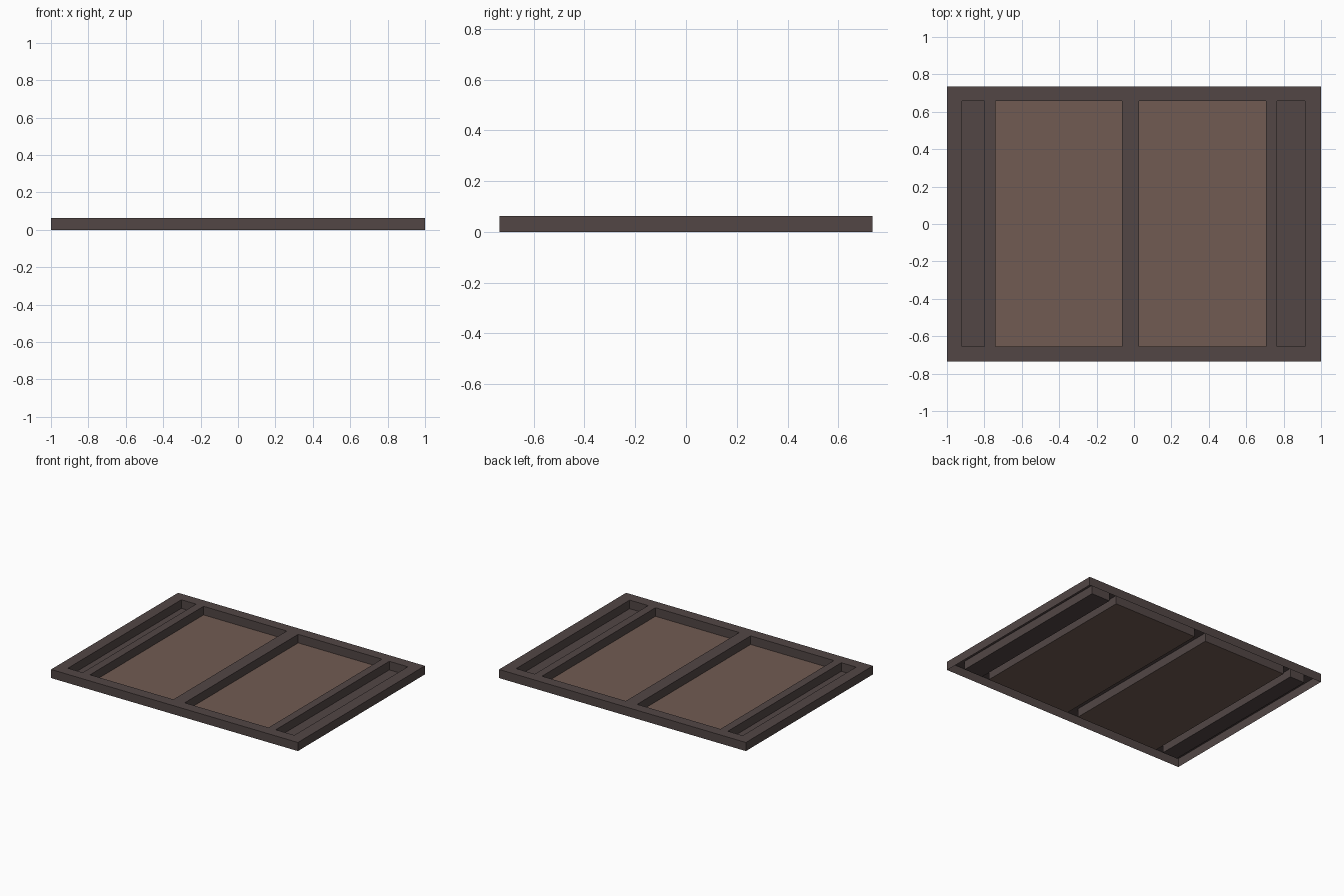
import bpy, bmesh

if "Cube" in bpy.data.objects:
    bpy.data.objects.remove(bpy.data.objects["Cube"])

H = 0.063                      # tray height
X, Y = 1.0, 0.735              # outer half sizes
Y0, Y1 = -0.655, 0.658         # pocket limits in y
# pocket x ranges and whether the floor is a lighter panel
POCKETS = [(-0.92, -0.80, False), (-0.74, -0.065, True),
           (0.027, 0.706, True), (0.765, 0.915, False)]


def material(name, rgb):
    m = bpy.data.materials.new(name)
    m.diffuse_color = (*rgb, 1)
    m.use_nodes = True
    m.node_tree.nodes["Principled BSDF"].inputs["Base Color"].default_value = m.diffuse_color
    return m


def make(name, quads, mat):
    bm = bmesh.new()
    for q in quads:
        bm.faces.new([bm.verts.new(p) for p in q])
    bmesh.ops.remove_doubles(bm, verts=bm.verts, dist=1e-5)
    me = bpy.data.meshes.new(name)
    bm.to_mesh(me)
    bm.free()
    ob = bpy.data.objects.new(name, me)
    bpy.context.collection.objects.link(ob)
    me.materials.append(mat)
    return ob


def flat(x0, x1, y0, y1, z):
    return [(x0, y0, z), (x1, y0, z), (x1, y1, z), (x0, y1, z)]


def walls(x0, x1, y0, y1, inward):
    c = flat(x0, x1, y0, y1, 0)
    out = []
    for i in range(4):
        a, b = c[i], c[(i + 1) % 4]
        q = [a, b, (b[0], b[1], H), (a[0], a[1], H)]
        out.append(q[::-1] if inward else q)
    return out


frame_mat = material("dark_frame", (0.085, 0.062, 0.060))
panel_mat = material("brown_panel", (0.165, 0.105, 0.085))

# Frame: open-bottomed shell with a top face cut by the pockets
quads = walls(-X, X, -Y, Y, False)
xs = [-X] + [v for p in POCKETS for v in p[:2]] + [X]
for i, (a, b) in enumerate(zip(xs, xs[1:])):
    quads += [flat(a, b, -Y, Y0, H), flat(a, b, Y1, Y, H)]
    if i % 2 == 0:
        quads.append(flat(a, b, Y0, Y1, H))

# Pocket walls, and floors for the narrow side pockets
for a, b, is_panel in POCKETS:
    quads += walls(a, b, Y0, Y1, True)
    if not is_panel:
        quads.append(flat(a, b, Y0, Y1, 0))
make("tray_frame", quads, frame_mat)

# Lighter floors of the two large pockets
for side, (a, b, _) in zip(("left", "right"), POCKETS[1:3]):
    make(side + "_panel", [flat(a, b, Y0, Y1, 0)], panel_mat)
